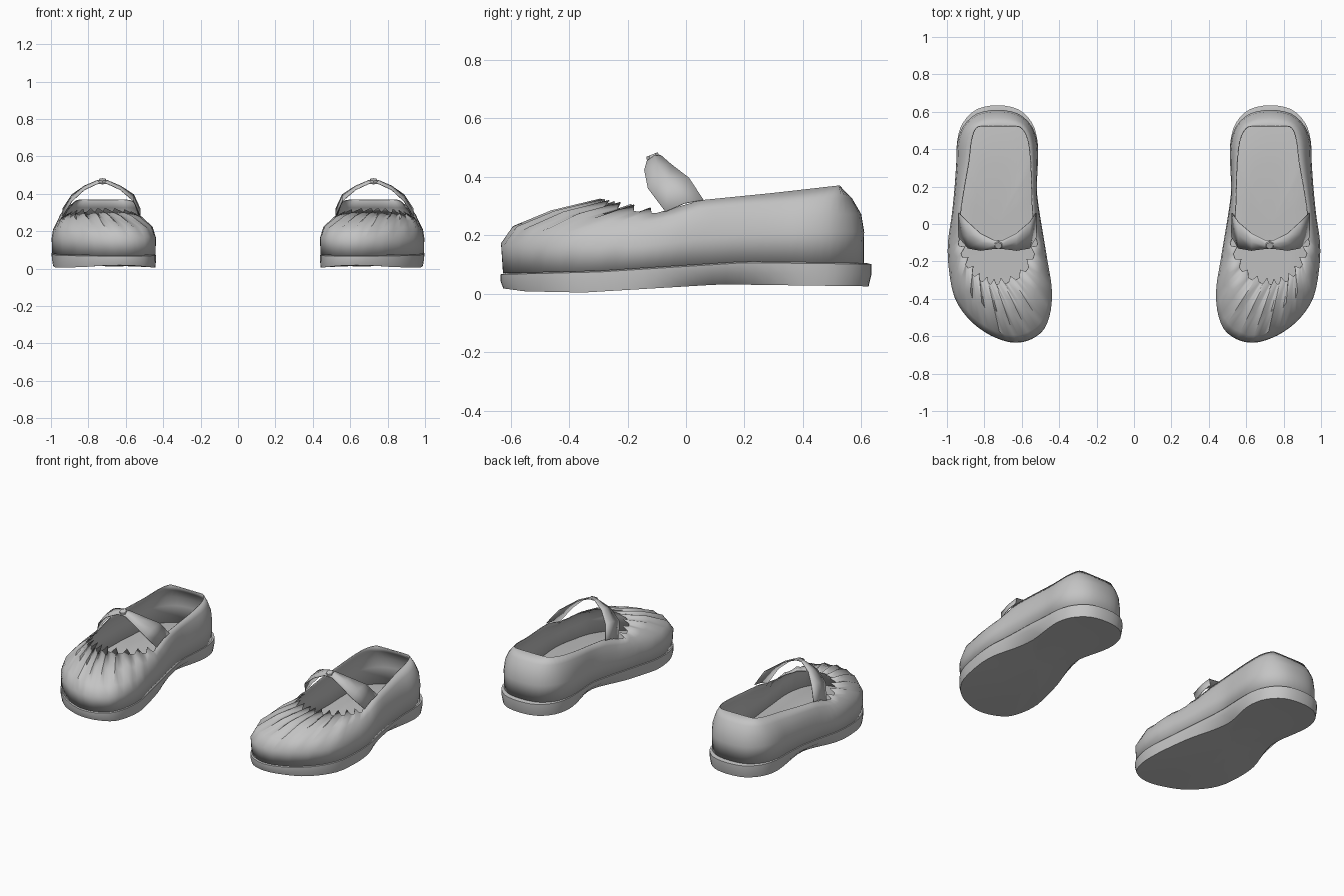
import bpy, bmesh, math
from mathutils import Vector

cube = bpy.data.objects.get("Cube")
if cube:
    bpy.data.objects.remove(cube, do_unlink=True)

grey = bpy.data.materials.new("soft grey")
grey.use_nodes = True
grey.diffuse_color = (0.55, 0.55, 0.55, 1)
grey.node_tree.nodes["Principled BSDF"].inputs["Base Color"].default_value = (0.55, 0.55, 0.55, 1)

# Left shoe plan, from heel centre along the inner side: outline x, y, then opening rim x, y
PLAN = [
    (.73, .61, .73, .525), (.62, .59, .65, .525), (.545, .52, .60, .515), (.515, .42, .565, .45),
    (.515, .30, .55, .33), (.52, .18, .545, .20), (.505, .06, .54, .06), (.485, -.06, .525, -.07),
    (.462, -.20, .535, -.13), (.44, -.34, .56, -.20), (.445, -.46, .60, -.26), (.48, -.56, .655, -.295),
    (.55, -.615, .71, -.305), (.63, -.633, .75, -.31), (.71, -.618, .79, -.30), (.80, -.575, .835, -.28),
    (.89, -.50, .87, -.24), (.96, -.39, .90, -.19), (.99, -.24, .92, -.13), (.995, -.10, .93, -.07),
    (.975, .04, .93, .05), (.96, .18, .91, .19), (.95, .32, .885, .33), (.945, .43, .87, .45),
    (.915, .52, .845, .515), (.84, .59, .80, .525)]
SUB = 3


def table(pairs, v):
    """Linear lookup in sorted (key, value) pairs."""
    if v <= pairs[0][0]:
        return pairs[0][1]
    for (a, p), (b, q) in zip(pairs, pairs[1:]):
        if v <= b:
            return p + (q - p) * (v - a) / (b - a)
    return pairs[-1][1]


def sole_top(y):
    return table([(-.64, .07), (-.3, .078), (.2, .11), (.64, .105)], y)


def sole_bottom(y):
    return table([(-.64, .02), (-.55, .008), (-.35, .004), (.12, .032), (.64, .025)], y)


def rim_z(y):
    return table([(-.31, .315), (-.13, .285), (-.07, .285), (.05, .32), (.3, .345), (.52, .37)], y)


# Smooth closed curve through the plan points
ring_pts = []
n = len(PLAN)
for i in range(n):
    p0, p1, p2, p3 = (PLAN[(i + k) % n] for k in (-1, 0, 1, 2))
    for s in range(SUB):
        t = s / SUB
        ring_pts.append([.5 * (2 * b + (c - a) * t + (2 * a - 5 * b + 4 * c - d) * t * t
                               + (3 * b - a - 3 * c + d) * t ** 3)
                         for a, b, c, d in zip(p0, p1, p2, p3)])


def loft(name, rings, side, closed=True, apexes=(None, None), thickness=0):
    """Skin a list of rings, optionally fanned to a point at either end."""
    bm = bmesh.new()
    rows = [[bm.verts.new((x * side, y, z)) for x, y, z in r] for r in rings]
    count = len(rows[0])
    steps = range(count if closed else count - 1)
    for r0, r1 in zip(rows, rows[1:]):
        for i in steps:
            j = (i + 1) % count
            bm.faces.new((r0[i], r0[j], r1[j], r1[i]))
    for row, apex in ((rows[0][::-1], apexes[0]), (rows[-1], apexes[1])):
        if apex:
            tip = bm.verts.new((apex[0] * side, apex[1], apex[2]))
            for i in steps:
                bm.faces.new((row[i], row[(i + 1) % count], tip))
    if side < 0:
        bmesh.ops.reverse_faces(bm, faces=bm.faces[:])
    return finish(name, bm, thickness)


def finish(name, bm, thickness=0):
    mesh = bpy.data.meshes.new(name)
    bm.to_mesh(mesh)
    bm.free()
    mesh.materials.append(grey)
    ob = bpy.data.objects.new(name, mesh)
    bpy.context.collection.objects.link(ob)
    bpy.ops.object.select_all(action='DESELECT')
    ob.select_set(True)
    bpy.context.view_layer.objects.active = ob
    bpy.ops.object.shade_smooth_by_angle(angle=math.radians(45))
    if thickness:
        mod = ob.modifiers.new("thickness", 'SOLIDIFY')
        mod.thickness = thickness
        mod.offset = -1
    return ob


def upper_rings():
    rings = [[], [], [], [], []]
    # Fractions across from outline to rim and up from sole to rim
    shape = [(.02, 0), (0, .4), (.12, .63), (.5, .84), (1, 1)]
    for k, (ox, oy, rx, ry) in enumerate(ring_pts):
        z0, z1 = sole_top(oy), rim_z(ry)
        if ry < -.09:                                   # scalloped edge over the toes
            d = Vector((.73 - rx, -.02 - ry)).normalized()
            push = .018 if k % SUB == 0 else -.014
            rx, ry, z1 = rx + d.x * push, ry + d.y * push, z1 + push * .6
        for ring, (f, h) in zip(rings, shape):
            ring.append((ox + (rx - ox) * f, oy + (ry - oy) * f, z0 + (z1 - z0) * h))
    return rings


def sole_rings():
    def ring(scale, height, arch=0.0):
        pts = []
        for ox, oy, _, _ in ring_pts:
            y = oy * (1.04 if oy > 0 else 1.003)
            a = arch * math.exp(-((y - .15) / .18) ** 2)   # tucked-in arch
            cx = .73 - .06 * max(0, -y)
            pts.append((cx + (ox - cx) * (scale - a), y * scale, height(y * scale)))
        return pts
    return [ring(.5, sole_top), ring(.97, sole_top), ring(1.0, lambda y: sole_top(y) - .004),
            ring(1.0, lambda y: (sole_top(y) + sole_bottom(y)) / 2, .03),
            ring(.985, sole_bottom, .2), ring(.5, lambda y: sole_bottom(y) + .006)]


# Strap stations: x, front edge y and z, back edge y and z
STRAP = [(.525, -.07, .28, .06, .32), (.56, -.13, .36, .01, .395), (.63, -.142, .42, -.05, .44),
         (.70, -.132, .452, -.085, .47), (.75, -.132, .452, -.085, .47), (.82, -.142, .42, -.05, .44),
         (.885, -.13, .36, .01, .395), (.935, -.07, .28, .06, .32)]

for side, label in ((1, "left"), (-1, "right")):
    loft(label + "_upper", upper_rings(), side, thickness=.005)
    # Sole with the footbed as its top face
    loft(label + "_sole", sole_rings(), side, apexes=((.73, 0, .095), (.73, 0, .03)))
    # Strap over the instep
    front = [(x, yf, zf) for x, yf, zf, _, _ in STRAP]
    middle = [(x, (yf + yb) / 2, (zf + zb) / 2 + .008) for x, yf, zf, yb, zb in STRAP]
    back = [(x, yb, zb) for x, _, _, yb, zb in STRAP]
    loft(label + "_strap", [back, middle, front], side, closed=False, thickness=.004)
    # Button on the strap
    bm = bmesh.new()
    bmesh.ops.create_cone(bm, cap_ends=True, segments=6, radius1=.026, radius2=.02, depth=.018)
    button = finish(label + "_button", bm)
    button.location = (.725 * side, -.113, .468)
    button.rotation_euler = (math.radians(22), 0, 0)
